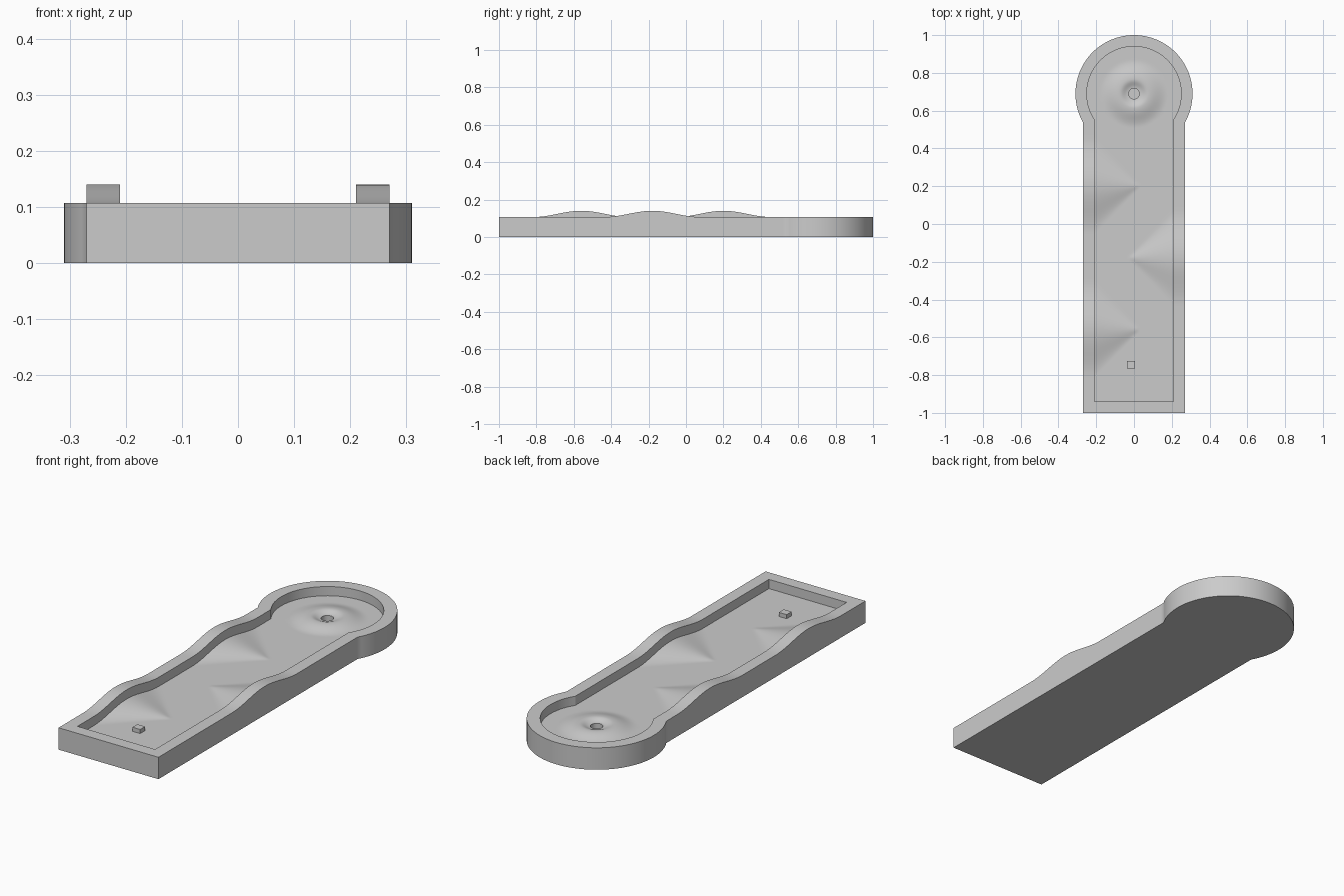
import bpy, bmesh, math
from math import pi, sin, cos, sqrt

if "Cube" in bpy.data.objects:
    bpy.data.objects.remove(bpy.data.objects["Cube"])

WALL_Z, FLOOR_Z, CUP_Z = 0.107, 0.062, 0.035
CUP = (0.0, 0.69)
CUP_R = 0.028
INNER = dict(w=0.21, r=0.25, y0=-0.94)
OUTER = dict(w=0.27, r=0.31, y0=-1.0)
RAMPS = [(-1, -0.56), (1, -0.18), (-1, 0.2)]   # side, centre y


def ramp_z(x, y):
    """Fan-shaped banks that widen and rise towards one side wall."""
    z = 0
    for side, yc in RAMPS:
        t = min(1, (side * x + 0.03) / 0.24)
        if t > 0.001:
            u = abs(y - yc) / (0.255 * t)
            if u < 1:
                z += 0.033 * t * 0.5 * (1 + cos(pi * u))
    return z


def floor_z(x, y):
    """Putting surface: banks plus a crater-like mound round the cup."""
    r = math.hypot(x - CUP[0], y - CUP[1])
    m = 0
    if r < 0.18:
        if r > 0.075:
            m = 0.5 * (1 + cos(pi * (r - 0.075) / 0.105))
        else:
            m = 0.35 + 0.65 * 0.5 * (1 + cos(pi * (0.075 - r) / (0.075 - CUP_R)))
    return FLOOR_Z + ramp_z(x, y) + 0.02 * m


def join_y(w, r, y0):
    return CUP[1] - sqrt(r * r - w * w)


def outline(w, r, y0, n=90, arc=64):
    """Keyhole outline, counter-clockwise from the front left corner."""
    yj = join_y(w, r, y0)
    ys = [y0] + [-0.9 + 1.42 * i / n for i in range(n + 1)] + [yj]
    a = math.atan2(yj - CUP[1], w)
    pts = [(w, y) for y in ys]
    for i in range(1, arc):
        t = a + (pi - 2 * a) * i / arc
        pts.append((r * cos(t), CUP[1] + r * sin(t)))
    return pts + [(-w, y) for y in reversed(ys)]


def finish(bm, name):
    bmesh.ops.remove_doubles(bm, verts=bm.verts, dist=1e-5)
    bmesh.ops.recalc_face_normals(bm, faces=bm.faces)
    me = bpy.data.meshes.new(name)
    bm.to_mesh(me)
    bm.free()
    ob = bpy.data.objects.new(name, me)
    bpy.context.collection.objects.link(ob)
    bpy.ops.object.select_all(action='DESELECT')
    ob.select_set(True)
    bpy.context.view_layer.objects.active = ob
    bpy.ops.object.shade_smooth_by_angle(angle=math.radians(30))
    return ob


def skin(bm, rows, closed):
    """Quads between successive rows of vertices."""
    for a, b in zip(rows, rows[1:]):
        n = len(a)
        for i in range(n if closed else n - 1):
            j = (i + 1) % n
            bm.faces.new((a[i], a[j], b[j], b[i]))


# Border wall: inner and outer loops, low and high
bm = bmesh.new()
loops = []
for shape, top in ((OUTER, 0), (OUTER, 1), (INNER, 1), (INNER, 0)):
    loops.append([bm.verts.new((x, y, (WALL_Z + ramp_z(x, y)) if top else 0))
                  for x, y in outline(**shape)])
skin(bm, loops + [loops[0]], True)
finish(bm, "border_wall")

# Lane part of the putting surface
bm = bmesh.new()
yj = join_y(**INNER)
NX, NY = 48, 160
rows = []
for j in range(NY + 1):
    y = INNER["y0"] + (yj - INNER["y0"]) * j / NY
    row = []
    for i in range(NX + 1):
        x = INNER["w"] * (2 * i / NX - 1)
        row.append(bm.verts.new((x, y, floor_z(x, y))))
    rows.append(row)
skin(bm, rows, False)

# Round green with the sunken cup, cut straight where it meets the lane
SEG, RINGS = 96, 28
a0 = math.atan2(yj - CUP[1], INNER["w"])
angles = [a0 + (pi - 2 * a0) * i / 64 for i in range(65)]
angles += [pi - a0 + (pi + 2 * a0) * i / 32 for i in range(1, 32)]
rows = [[bm.verts.new((CUP_R * cos(t), CUP[1] + CUP_R * sin(t), CUP_Z)) for t in angles]]
for k in range(RINGS + 1):
    ring = []
    for t in angles:
        edge = INNER["r"]
        if sin(t) < 0:
            edge = min(edge, (yj - CUP[1]) / sin(t))
        r = CUP_R + (edge - CUP_R) * k / RINGS
        x, y = r * cos(t), CUP[1] + r * sin(t)
        ring.append(bm.verts.new((x, y, floor_z(x, y))))
    rows.append(ring)
skin(bm, rows, True)
bm.faces.new(rows[0])
ob = finish(bm, "putting_surface")

# Underside panel
bm = bmesh.new()
bm.faces.new([bm.verts.new((x, y, 0)) for x, y in reversed(outline(**INNER))])
me = bpy.data.meshes.new("underside")
bm.to_mesh(me)
bm.free()
bpy.context.collection.objects.link(bpy.data.objects.new("underside", me))

# Tee block
bpy.ops.mesh.primitive_cube_add(size=1, location=(-0.015, -0.745, FLOOR_Z + 0.009))
tee = bpy.context.object
tee.name = "tee_block"
tee.scale = (0.042, 0.038, 0.022)
